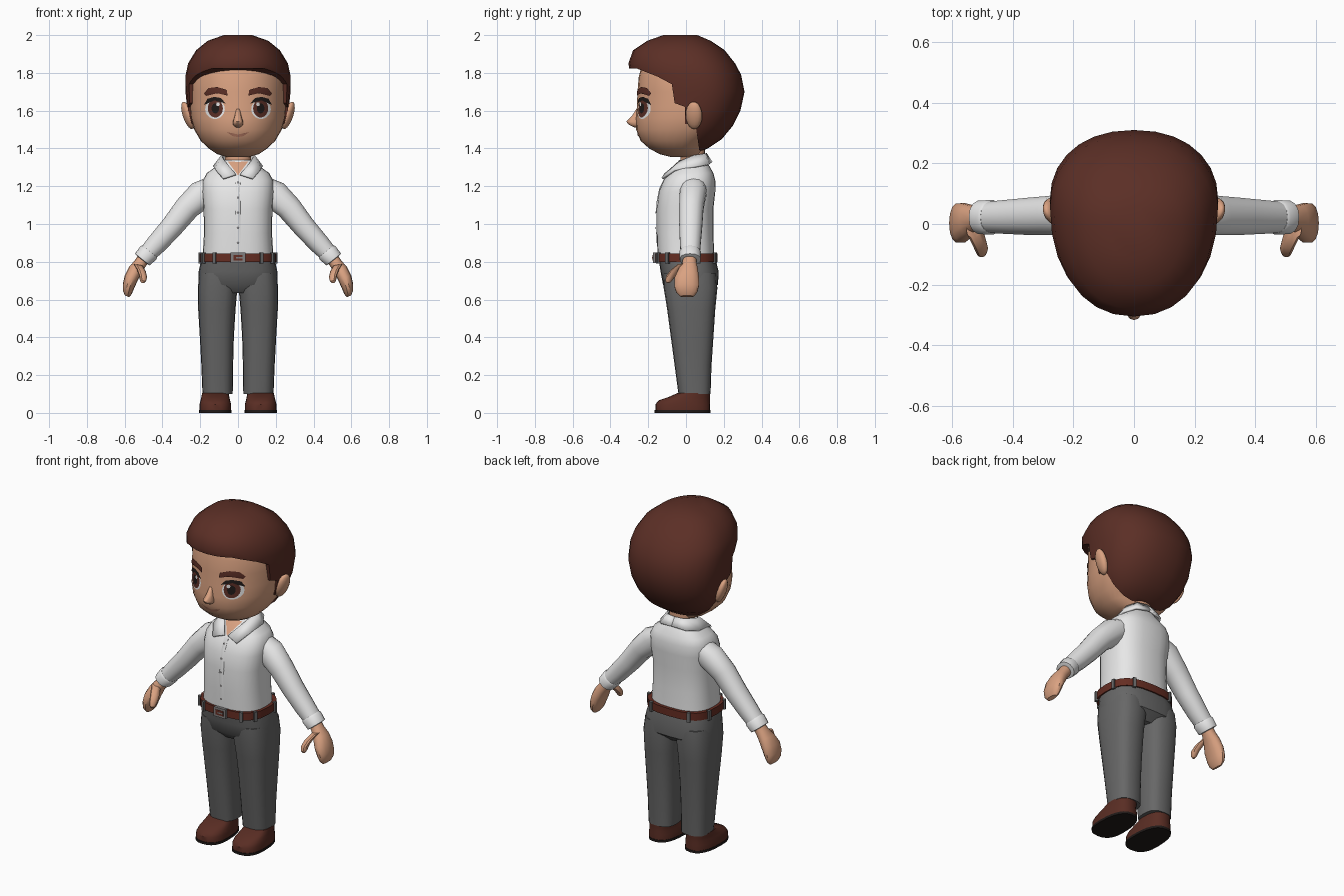
import bpy, bmesh, math
from mathutils import Vector, Matrix
from mathutils.bvhtree import BVHTree

if "Cube" in bpy.data.objects:
    bpy.data.objects.remove(bpy.data.objects["Cube"])


def material(name, *rgb):
    m = bpy.data.materials.new(name)
    m.diffuse_color = (*rgb, 1)
    m.use_nodes = True
    m.node_tree.nodes["Principled BSDF"].inputs["Base Color"].default_value = m.diffuse_color
    return m


SKIN = material("skin", .70, .36, .22)
HAIR = material("dark brown", .105, .028, .019)
SHIRT = material("white", .80, .80, .80)
TROUSER = material("grey", .135, .135, .135)
BELT = material("belt brown", .13, .026, .016)
SHOE = material("shoe brown", .10, .026, .017)
DARK = material("near black", .014, .010, .009)
LIP = material("lip", .48, .20, .13)
METAL = material("metal", .22, .21, .21)


def finish(name, bm, mat, mirror=False, angle=38):
    bmesh.ops.recalc_face_normals(bm, faces=bm.faces)
    me = bpy.data.meshes.new(name)
    bm.to_mesh(me)
    bm.free()
    me.materials.append(mat)
    me.shade_smooth()
    me.set_sharp_from_angle(angle=math.radians(angle))
    ob = bpy.data.objects.new(name, me)
    bpy.context.collection.objects.link(ob)
    if mirror:
        ob.modifiers.new("mirror", 'MIRROR').use_mirror_merge = False
    return ob


def ring(c, u, front, back=None, e=2.2, n=24):
    """Superellipse around c: half axis u sideways, separate front and back half axes."""
    c, u, front = Vector(c), Vector(u), Vector(front)
    back = Vector(back) if back else -front
    out = []
    for i in range(n):
        a = math.tau * i / n
        x, y = (math.copysign(abs(t) ** (2 / e), t) for t in (math.cos(a), math.sin(a)))
        out.append(c + u * x + (back * y if y > 0 else -front * -y * -1))
    return out


def level(z, rx, yf, yb, cx=0, k=.5, e=2.2, n=24):
    """Horizontal ring reaching from yf to yb, widest at fraction k."""
    cy = yf + (yb - yf) * k
    return ring((cx, cy, z), (rx, 0, 0), (0, yf - cy, 0), (0, yb - cy, 0), e, n)


def loft(name, rings, mat, mirror=False, angle=38):
    bm = bmesh.new()
    rows = [[bm.verts.new(p) for p in r] for r in rings]
    n = len(rows[0])
    for a, b in zip(rows, rows[1:]):
        for i in range(n):
            j = (i + 1) % n
            bm.faces.new((a[i], a[j], b[j], b[i]))
    bm.faces.new(rows[0])
    bm.faces.new(rows[-1])
    return finish(name, bm, mat, mirror, angle)


def limb(name, stations, v, mat, n=14, e=2.2):
    """Mirrored tube; stations are (x, y, z, half depth in y, half width along v)."""
    v = Vector(v).normalized()
    return loft(name, [ring((x, y, z), v * rv, (0, -ry, 0), None, e, n)
                       for x, y, z, ry, rv in stations], mat, True)


def box(name, c, size, mat, rot=0):
    bm = bmesh.new()
    m = Matrix.Translation(c) @ Matrix.Rotation(rot, 4, 'Z') @ Matrix.Diagonal((*size, 1))
    bmesh.ops.create_cube(bm, size=1, matrix=m)
    return finish(name, bm, mat)


def plate(name, target, outline, mat, lift, mirror=False):
    """Thin painted plate: an x-z outline projected on the front of target."""
    me = target.data
    tree = BVHTree.FromPolygons([v.co for v in me.vertices], [p.vertices for p in me.polygons])
    mx = sum(p[0] for p in outline) / len(outline)
    mz = sum(p[1] for p in outline) / len(outline)
    bm = bmesh.new()

    def put(x, z):
        y = tree.ray_cast(Vector((x, -2, z)), Vector((0, 1, 0)))[0].y
        return bm.verts.new((x, y - lift, z))
    mid = put(mx, mz)
    rows = [[put(mx + (x - mx) * s, mz + (z - mz) * s) for x, z in outline] for s in (.35, .7, 1)]
    n = len(outline)
    for i in range(n):
        j = (i + 1) % n
        bm.faces.new((mid, rows[0][i], rows[0][j]))
        for a, b in zip(rows, rows[1:]):
            bm.faces.new((a[i], b[i], b[j], a[j]))
    ob = finish(name, bm, mat, mirror)
    if sum(p.normal.y for p in ob.data.polygons) > 0:
        ob.data.flip_normals()
    return ob


def oval(x, z, rx, rz, n=18):
    return [(x + rx * math.cos(math.tau * i / n), z + rz * math.sin(math.tau * i / n)) for i in range(n)]


# Head
head = loft("head", [level(*r, k=.6, e=2.1, n=32) for r in (
    (1.355, .06, -.08, .06), (1.37, .11, -.14, .08), (1.40, .155, -.195, .09),
    (1.44, .197, -.24, .13), (1.50, .232, -.264, .20), (1.56, .25, -.266, .23),
    (1.62, .256, -.26, .25), (1.70, .258, -.257, .26), (1.78, .256, -.25, .24),
    (1.86, .22, -.23, .19), (1.92, .15, -.15, .12))], SKIN)
loft("nose", [level(*r, n=12) for r in (
    (1.512, .012, -.275, -.24), (1.525, .027, -.302, -.24), (1.543, .027, -.317, -.24),
    (1.57, .018, -.288, -.24), (1.61, .010, -.262, -.24))], SKIN, angle=60)
loft("neck", [level(z, .07, -.03, .10) for z in (1.28, 1.36, 1.43)], SKIN)

# Ears
bm = bmesh.new()
bmesh.ops.create_uvsphere(bm, u_segments=14, v_segments=10, radius=1, matrix=(
    Matrix.Translation((.266, .042, 1.575)) @ Matrix.Rotation(.33, 4, 'Y')
    @ Matrix.Rotation(-.25, 4, 'Z') @ Matrix.Diagonal((.025, .045, .076, 1))))
finish("ears", bm, SKIN, True, 60)

# Hair cap, trimmed to the hairline by a prism drawn in side view
hair = loft("hair", [level(*r, k=.6, n=28) for r in (
    (1.385, .09, -.05, .08), (1.40, .14, -.10, .115), (1.45, .20, -.20, .19),
    (1.52, .246, -.26, .248), (1.60, .268, -.27, .288), (1.70, .278, -.278, .31),
    (1.79, .277, -.295, .292), (1.85, .264, -.305, .26), (1.92, .222, -.28, .205),
    (1.97, .160, -.205, .13), (2.0, .075, -.12, .06))], HAIR)
line = [(-.5, 2.1), (-.5, 1.823), (-.26, 1.823), (-.15, 1.78), (-.075, 1.74), (-.06, 1.64),
        (-.005, 1.62), (-.005, 1.53), (.05, 1.53), (.075, 1.36), (.5, 1.36), (.5, 2.1)]
cutter = loft("hairline_cutter", [[(x, y, z) for y, z in line] for x in (-.5, .5)], HAIR)
cutter.hide_render = True
trim = hair.modifiers.new("trim", 'BOOLEAN')
trim.operation, trim.solver, trim.object = 'INTERSECT', 'EXACT', cutter
bpy.context.view_layer.objects.active = hair
bpy.ops.object.modifier_apply(modifier="trim")
bpy.data.objects.remove(cutter)
hair.data.shade_smooth()
hair.data.set_sharp_from_angle(angle=math.radians(38))

# Face details
plate("eye_whites", head, oval(.122, 1.608, .052, .052), SHIRT, .002, True)
plate("irises", head, oval(.120, 1.612, .040, .048), HAIR, .004, True)
plate("pupils", head, oval(.120, 1.612, .020, .027), DARK, .006, True)
plate("eye_glints", head, oval(.106, 1.634, .010, .011, 8), SHIRT, .008, True)
plate("eyelids", head, [(.066, 1.638), (.095, 1.655), (.125, 1.659), (.155, 1.652), (.18, 1.63),
                        (.162, 1.663), (.125, 1.673), (.09, 1.667)], DARK, .007, True)
plate("eyebrows", head, [(.055, 1.68), (.11, 1.692), (.17, 1.678), (.18, 1.692),
                         (.155, 1.72), (.11, 1.725), (.06, 1.71)], HAIR, .009, True)
plate("mouth", head, [(-.06, 1.487), (-.03, 1.466), (0, 1.46), (.03, 1.466), (.06, 1.487),
                      (.03, 1.476), (0, 1.472), (-.03, 1.476)], LIP, .004)

# Shirt
torso = loft("shirt_body", [level(*r, e=2.6, n=28) for r in (
    (.82, .188, -.15, .15), (.95, .18, -.155, .145), (1.08, .182, -.155, .145),
    (1.17, .19, -.145, .155), (1.23, .187, -.12, .155), (1.27, .165, -.09, .145),
    (1.305, .115, -.06, .125), (1.34, .08, -.035, .105))], SHIRT)
slope = (.78, 0, .62)
limb("sleeves", [(.10, .04, 1.225, .06, .05), (.18, .038, 1.165, .072, .08), (.27, .028, 1.085, .066, .067),
                 (.35, .025, .985, .062, .060), (.43, .023, .895, .056, .055),
                 (.50, .022, .82, .050, .045)], slope, SHIRT)
limb("cuffs", [(.468, .022, .855, .052, .050), (.474, .022, .848, .058, .055),
               (.506, .022, .812, .056, .050), (.508, .022, .81, .04, .036)], slope, SHIRT)
plate("shirt_placket", torso, [(-.014, .85), (-.014, 1.05), (-.014, 1.25), (.014, 1.25),
                               (.014, 1.05), (.014, .85)], SHIRT, .005)
for i in range(5):
    plate(f"button_{i + 1}", torso, oval(0, .9 + .08 * i, .007, .007, 8), METAL, .008)
plate("open_neck", torso, [(0, 1.258), (.055, 1.332), (-.055, 1.332)], SKIN, .007)

# Collar: a strip from the nape round to the front point
top = [(0, .105, 1.372), (.055, .095, 1.37), (.085, .04, 1.36), (.066, -.035, 1.328), (.012, -.112, 1.262)]
low = [(0, .135, 1.325), (.085, .12, 1.315), (.128, .05, 1.303), (.118, -.06, 1.285), (.078, -.125, 1.24)]
bm = bmesh.new()
a, b = ([bm.verts.new(p) for p in row] for row in (top, low))
for i in range(4):
    bm.faces.new((a[i], b[i], b[i + 1], a[i + 1]))
collar = finish("collar", bm, SHIRT, True)
solid = collar.modifiers.new("thickness", 'SOLIDIFY')
solid.thickness, solid.offset = .012, 0

# Hands
limb("hands", [(.495, .02, .825, .035, .034), (.515, .018, .795, .038, .034), (.542, .012, .76, .052, .037),
               (.565, .004, .715, .066, .037), (.580, .003, .67, .066, .032),
               (.586, .004, .638, .056, .025), (.587, .005, .617, .036, .012)], (.92, 0, .35), SKIN)
limb("thumbs", [(.53, -.02, .785, .026, .024), (.512, -.055, .755, .028, .024), (.503, -.08, .725, .025, .022),
                (.503, -.092, .70, .018, .017), (.505, -.095, .688, .008, .008)], (1, 0, .2), SKIN, 10)

# Trousers
loft("trouser_seat", [level(*r, e=2.8) for r in (
    (.635, .12, -.08, .12), (.68, .208, -.122, .17), (.75, .208, -.135, .172),
    (.82, .193, -.145, .155))], TROUSER)
loft("trouser_legs", [level(z, rx, yf, yb, cx, e=2.7, n=20) for z, cx, rx, yf, yb in (
    (.10, .108, .080, -.04, .13), (.25, .110, .084, -.06, .135), (.40, .112, .090, -.08, .145),
    (.55, .112, .099, -.10, .155), (.66, .108, .105, -.118, .166), (.74, .104, .100, -.12, .16))],
    TROUSER, True)

# Belt with buckle and loops
belt_ring = level(.82, .204, -.163, .168, e=2.8)
loft("belt", [level(z, .204, -.163, .168, e=2.8) for z in (.80, .845)], BELT)
box("buckle_frame", (0, -.166, .822), (.078, .018, .056), METAL)
box("buckle_opening", (0, -.168, .822), (.050, .018, .030), BELT)
box("buckle_prong", (.006, -.170, .822), (.034, .018, .008), METAL)
for i in (1, 4, 8, 11, 14, 16, 20, 22):
    p, q, r = belt_ring[i], belt_ring[i - 1], belt_ring[(i + 1) % 24]
    turn = math.atan2(r.y - q.y, r.x - q.x)
    box(f"belt_loop_{i}", p, (.018, .018, .058), TROUSER, turn)

# Shoes
loft("shoes", [level(z, rx, yf, yb, .12, .4, 2.5) for z, rx, yf, yb in (
    (.012, .084, -.162, .128), (.045, .084, -.162, .128), (.066, .078, -.145, .126),
    (.085, .074, -.09, .126), (.105, .070, -.045, .126))], SHOE, True)
loft("soles", [level(z, .086, -.166, .13, .12, .4, 2.5) for z in (0, .014)], DARK, True)
